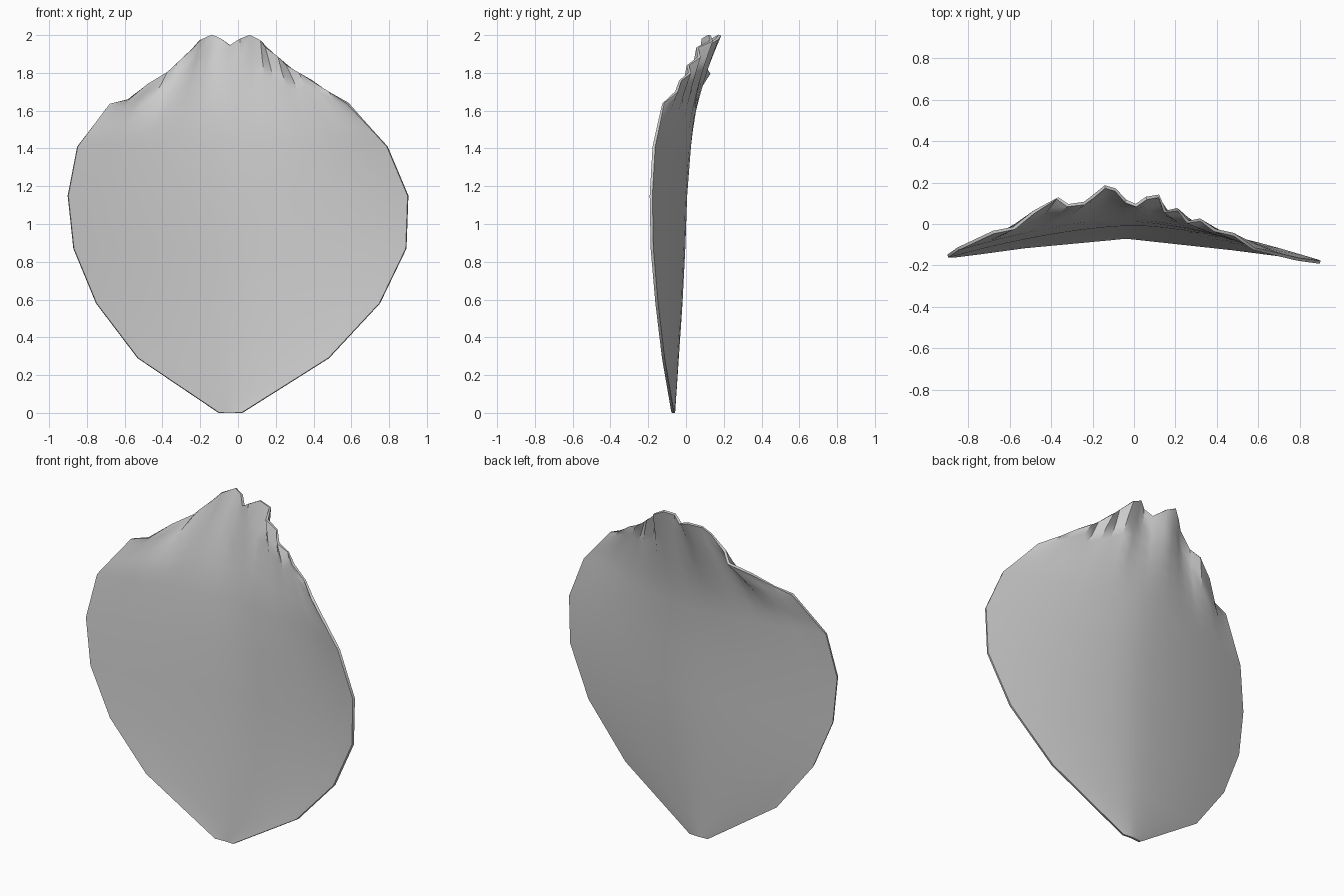
import bpy
import math
from mathutils import Vector

cube = bpy.data.objects.get("Cube")
if cube:
    bpy.data.objects.remove(cube, do_unlink=True)

# Cloth colour
cloth = bpy.data.materials.new("light grey cloth")
cloth.use_nodes = True
grey = (0.6, 0.6, 0.6, 1)
cloth.diffuse_color = grey
cloth.node_tree.nodes["Principled BSDF"].inputs["Base Color"].default_value = grey

# Outline rows: height, right x, left x, right edge y, left edge y, middle y
rows = [
    (0, -.1, .02, -.07, -.07, -.065),
    (.29, -.53, .48, -.11, -.12, -.045),
    (.58, -.75, .75, -.14, -.155, -.025),
    (.87, -.87, .89, -.155, -.18, -.01),
    (1.15, -.9, .9, -.155, -.185, 0),
    (1.41, -.85, .79, -.12, -.17, .02),
]

# Gathered neckline, from the right shoulder to the left
rim = [
    (-.68, -.04, 1.635), (-.58, -.02, 1.66), (-.48, .06, 1.74),
    (-.37, .125, 1.8), (-.32, .09, 1.85), (-.24, .1, 1.93),
    (-.2, .13, 1.975), (-.14, .18, 2), (-.09, .165, 1.98),
    (-.04, .11, 1.945), (.01, .09, 1.98), (.06, .125, 2),
    (.12, .135, 1.97), (.15, .06, 1.935), (.21, .07, 1.885),
    (.26, .01, 1.84), (.32, .02, 1.8), (.39, -.03, 1.76),
    (.48, -.05, 1.7), (.58, -.12, 1.64),
]
count = len(rim)


def sheet_point(row, u):
    """Point on the bowed body, u running from -1 (right) to 1 (left)."""
    z, right, left, y_right, y_left, y_mid = row
    edge = y_right if u < 0 else y_left
    x = right + (left - right) * (u + 1) / 2
    return Vector((x, y_mid + (edge - y_mid) * abs(u) ** 1.6, z))


def smooth_rim(j):
    """Depth of the neckline with its pleats averaged away."""
    near = [rim[min(max(j + k, 0), count - 1)][1] for k in (-2, -1, 0, 1, 2)]
    return sum(near) / len(near)


# Body rows, then rows rising into the pleats
us = [2 * j / (count - 1) - 1 for j in range(count)]
grid = [[sheet_point(row, u) for u in us] for row in rows]
base = grid[-1]
steps = 6
for i in range(1, steps + 1):
    s = i / steps
    line = []
    for j in range(count):
        p = base[j].lerp(Vector(rim[j]), s)
        soft = smooth_rim(j)
        lean = s ** 1.3 if 0 < j < count - 1 else s
        fold = (rim[j][1] - soft) * s ** 2
        p.y = base[j].y + (soft - base[j].y) * lean + fold
        if i == steps or j in (0, count - 1):
            p.y = base[j].lerp(Vector(rim[j]), s).y
        line.append(p)
    grid.append(line)

verts = [p for line in grid for p in line]
faces = []
for i in range(len(grid) - 1):
    for j in range(count - 1):
        a = i * count + j
        faces.append((a, a + 1, a + count + 1, a + count))

mesh = bpy.data.meshes.new("cape")
mesh.from_pydata(verts, [], faces)
mesh.materials.append(cloth)
cape = bpy.data.objects.new("cape", mesh)
bpy.context.collection.objects.link(cape)

# Thin cloth thickness
shell = cape.modifiers.new("thickness", "SOLIDIFY")
shell.thickness = 0.015
shell.offset = 0

bpy.ops.object.select_all(action="DESELECT")
cape.select_set(True)
bpy.context.view_layer.objects.active = cape
bpy.ops.object.modifier_apply(modifier=shell.name)
bpy.ops.object.shade_smooth_by_angle(angle=math.radians(40))
